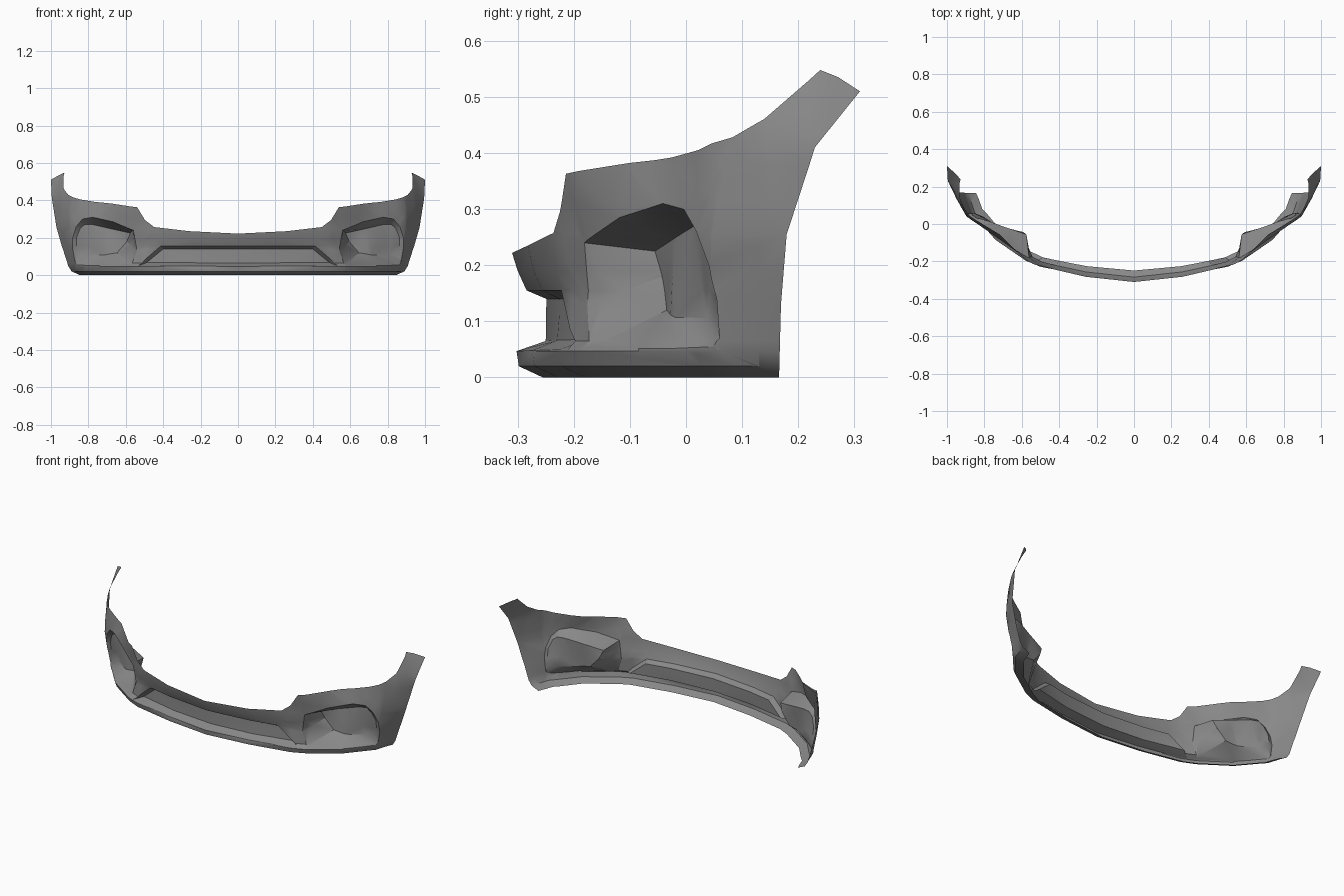
import bpy
import bmesh
from mathutils import Vector

if "Cube" in bpy.data.objects:
    bpy.data.objects.remove(bpy.data.objects["Cube"])

grey = bpy.data.materials.new("primer_grey")
grey.use_nodes = True
grey.diffuse_color = (0.25, 0.25, 0.25, 1)
grey.node_tree.nodes["Principled BSDF"].inputs["Base Color"].default_value = (0.25, 0.25, 0.25, 1)

# Plan curve of the left half; s = x + y + 0.31 runs along it from the centre
PLAN = [(0, -.31), (.26, -.282), (.5, -.232), (.58, -.195), (.74, -.085),
        (.85, 0), (.9, .04), (.947, .13), (.99, .22), (1.04, .31)]
STATIONS = [x + y + .31 for x, y in PLAN]
INWARD = [(0, 1), (-.1, 1), (-.25, .95), (-.5, .85), (-.6, .8),
          (-.75, .65), (-.9, .4), (-1, 0), (-1, 0), (-1, 0)]

# Section profiles: height -> distance inward from the plan curve
CENTRE = [(0, .055), (.02, .012), (.047, .008), (.065, .015), (.155, .026), (.19, .01), (.222, 0)]
PILLAR = [(0, .055), (.02, .01), (.047, 0), (.065, .03), (.155, .035), (.255, .02), (.36, 0)]
MIDDLE = [(0, .055), (.02, .01), (.047, 0), (.155, .005), (.31, .015), (.38, .035), (.43, .045)]
SIDE = [(0, .12), (.02, .075), (.047, .058), (.155, .025), (.255, 0), (.41, 0), (.51, .04), (.55, .075)]
SECTIONS = [(.45, CENTRE), (.66, PILLAR), (.965, MIDDLE), (1.4, SIDE)]
LEVELS = [.02, .047, .065, .155, .19, .255, .31, .38, .43, .47]


def blend(pairs, t):
    """Linear interpolation in a list of (key, value) pairs."""
    if t <= pairs[0][0]:
        return pairs[0][1]
    for (a, va), (b, vb) in zip(pairs, pairs[1:]):
        if t <= b:
            return va + (vb - va) * (t - a) / (b - a)
    return pairs[-1][1]


def warp(co):
    """Bend a flat point (s, depth, z) onto the body."""
    s, depth, z = co
    base = blend([(k, Vector(p)) for k, p in zip(STATIONS, PLAN)], s)
    inward = blend([(k, Vector(p).normalized()) for k, p in zip(STATIONS, INWARD)], s)
    depth += blend([(k, blend(profile, z)) for k, profile in SECTIONS], s)
    p = base + inward * depth
    return Vector((p.x, p.y, z))


def finish(name, bm):
    """Cut the flat sheet along stations and levels, bend it and mirror it."""
    cuts = [((s, 0, 0), (1, 0, 0)) for s in STATIONS[1:-1]]
    cuts += [((0, 0, z), (0, 0, 1)) for z in LEVELS]
    for co, no in cuts:
        geom = bm.verts[:] + bm.edges[:] + bm.faces[:]
        bmesh.ops.bisect_plane(bm, geom=geom, plane_co=co, plane_no=no, dist=1e-5)
    for v in bm.verts:
        v.co = warp(v.co)
    bmesh.ops.recalc_face_normals(bm, faces=bm.faces[:])
    if sum(f.normal.y * f.calc_area() for f in bm.faces) > 0:
        bmesh.ops.reverse_faces(bm, faces=bm.faces[:])
    mesh = bpy.data.meshes.new(name)
    bm.to_mesh(mesh)
    bm.free()
    mesh.materials.append(grey)
    obj = bpy.data.objects.new(name, mesh)
    bpy.context.collection.objects.link(obj)
    mirror = obj.modifiers.new("mirror", "MIRROR")
    mirror.use_clip = True
    bpy.ops.object.select_all(action="DESELECT")
    obj.select_set(True)
    bpy.context.view_layer.objects.active = obj
    bpy.ops.object.shade_smooth_by_angle(angle=0.6)


def add_loop(bm, points):
    verts = [bm.verts.new((p[0], p[2] if len(p) > 2 else 0, p[1])) for p in points]
    edges = [bm.edges.new((a, b)) for a, b in zip(verts, verts[1:] + verts[:1])]
    return verts, edges


def recess(name, mouth, back, closed):
    """Walls from the mouth loop to the back loop, closed by a back panel."""
    bm = bmesh.new()
    outer = add_loop(bm, mouth)[0]
    inner, inner_edges = add_loop(bm, back)
    count = len(outer) if closed else len(outer) - 1
    for i in range(count):
        j = (i + 1) % len(outer)
        bm.faces.new((outer[i], outer[j], inner[j], inner[i]))
    bmesh.ops.triangle_fill(bm, edges=inner_edges, use_beauty=True, normal=(0, -1, 0))
    loose = [e for e in bm.edges if not e.link_faces]
    bmesh.ops.delete(bm, geom=loose, context="EDGES")
    finish(name, bm)


# Openings as (s, z), their back panels as (s, z, depth)
grille_mouth = [(0, .047), (.63, .05), (.48, .155), (0, .155)]
grille_back = [(0, .065, .045), (.58, .068, .03), (.47, .14, .03), (0, .14, .037)]
lamp_mouth = [(.68, .24), (.855, .285), (1.045, .31), (1.137, .3), (1.195, .26), (1.24, .2),
              (1.26, .14), (1.26, .07), (1.235, .055), (1.09, .052), (.7, .052), (.66, .13)]
lamp_back = [(.795, .225, .1), (.93, .245, .08), (1.1, .27, .05), (1.16, .272, .035),
             (1.195, .25, .025), (1.235, .2, .02), (1.25, .14, .02), (1.25, .105, .02),
             (1.16, .106, .04), (1, .107, .06), (.9, .12, .085), (.83, .18, .1)]

# Outer skin outline: centre, top edge, wheel arch edge, bottom edge
top_edge = [(0, .222), (.288, .235), (.517, .257), (.578, .295), (.635, .363), (.872, .382),
            (1.05, .392), (1.18, .405), (1.31, .428), (1.4, .46), (1.55, .548), (1.6, .535)]
arch_edge = [(1.66, .51), (1.535, .41), (1.46, .255), (1.445, .13), (1.44, 0)]

skin = bmesh.new()
edges = add_loop(skin, [(0, 0)] + grille_mouth + top_edge + arch_edge)[1]
edges += add_loop(skin, lamp_mouth)[1]
bmesh.ops.triangle_fill(skin, edges=edges, use_beauty=True, normal=(0, -1, 0))
finish("bumper_skin", skin)

recess("grille_recess", grille_mouth, grille_back, False)
recess("lamp_recess", lamp_mouth, lamp_back, True)
